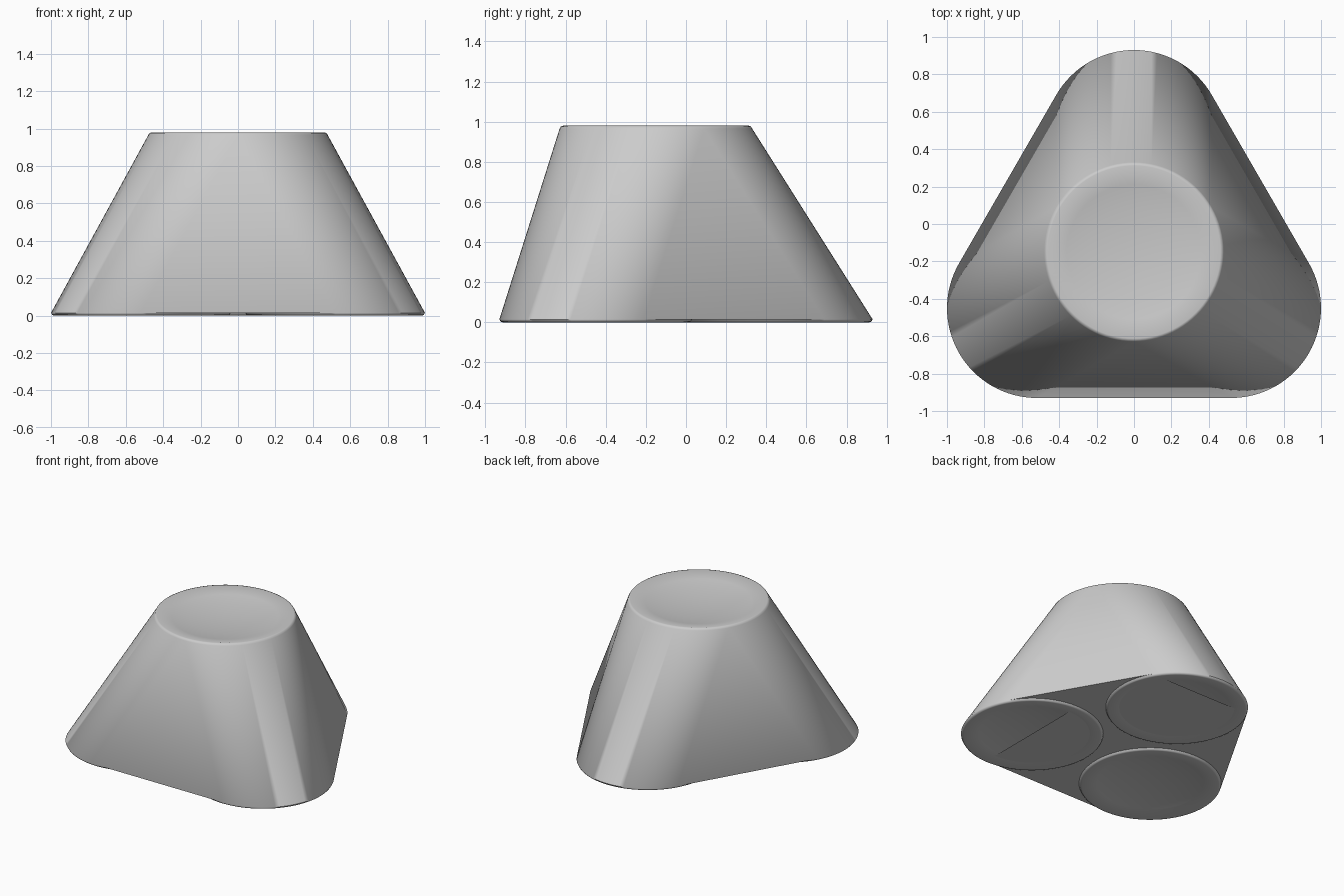
import bpy, bmesh, math

if "Cube" in bpy.data.objects:
    bpy.data.objects.remove(bpy.data.objects["Cube"])

N = 96                 # segments per round pad
R = 0.48               # pad radius
ARM = 0.60             # distance of each foot from the body axis
AXIS_Y = -0.15         # body axis position
Z_LOW, Z_HIGH = 0.015, 0.965
# pad profile: (radius, outward offset) from the body edge over the lip into a shallow dish
PAD = [(0.474, 0.011), (0.462, 0.015), (0.36, -0.006), (0.24, -0.021), (0.12, -0.030)]

bm = bmesh.new()


def ring(cx, cy, z, r):
    return [bm.verts.new((cx + r * math.cos(2 * math.pi * i / N),
                          cy + r * math.sin(2 * math.pi * i / N), z)) for i in range(N)]


def pad(base, cx, cy, z, up):
    """Rounded lip and shallow dish closing a round end."""
    last = base
    for r, off in PAD:
        new = ring(cx, cy, z + up * off, r)
        for i in range(N):
            j = (i + 1) % N
            bm.faces.new((last[i], last[j], new[j], new[i]))
        last = new
    tip = bm.verts.new((cx, cy, z - up * 0.033))
    for i in range(N):
        bm.faces.new((last[i], last[(i + 1) % N], tip))


# top end and three feet
top = ring(0, AXIS_Y, Z_HIGH, R)
pad(top, 0, AXIS_Y, Z_HIGH, 1)
feet = []
for deg in (90, 210, 330):
    a = math.radians(deg)
    cx, cy = ARM * math.cos(a), AXIS_Y + ARM * math.sin(a)
    base = ring(cx, cy, Z_LOW, R)
    pad(base, cx, cy, Z_LOW, -1)
    feet.append((base, deg * N // 360))

# slanted sides: a sheared cylinder wall per foot and a flat panel between feet
web = []
half = N // 6
for k, (base, mid) in enumerate(feet):
    for s in range(mid - half, mid + half):
        i, j = s % N, (s + 1) % N
        bm.faces.new((base[i], base[j], top[j], top[i]))
    nxt = feet[(k + 1) % 3][0]
    e = (mid + half) % N
    bm.faces.new((base[e], nxt[e], top[e]))
    # inner arc of this foot, for the underside
    web += [base[s % N] for s in range(mid - half, mid - half - (N - 2 * half) - 1, -1)]

# underside web between the feet
under = bm.faces.new(web)
bmesh.ops.triangulate(bm, faces=[under])
bmesh.ops.recalc_face_normals(bm, faces=bm.faces[:])

mesh = bpy.data.meshes.new("three_foot_body")
bm.to_mesh(mesh)
bm.free()
body = bpy.data.objects.new("three_foot_body", mesh)
bpy.context.collection.objects.link(body)
bpy.context.view_layer.objects.active = body
body.select_set(True)
bpy.ops.object.shade_smooth_by_angle(angle=math.radians(60))
